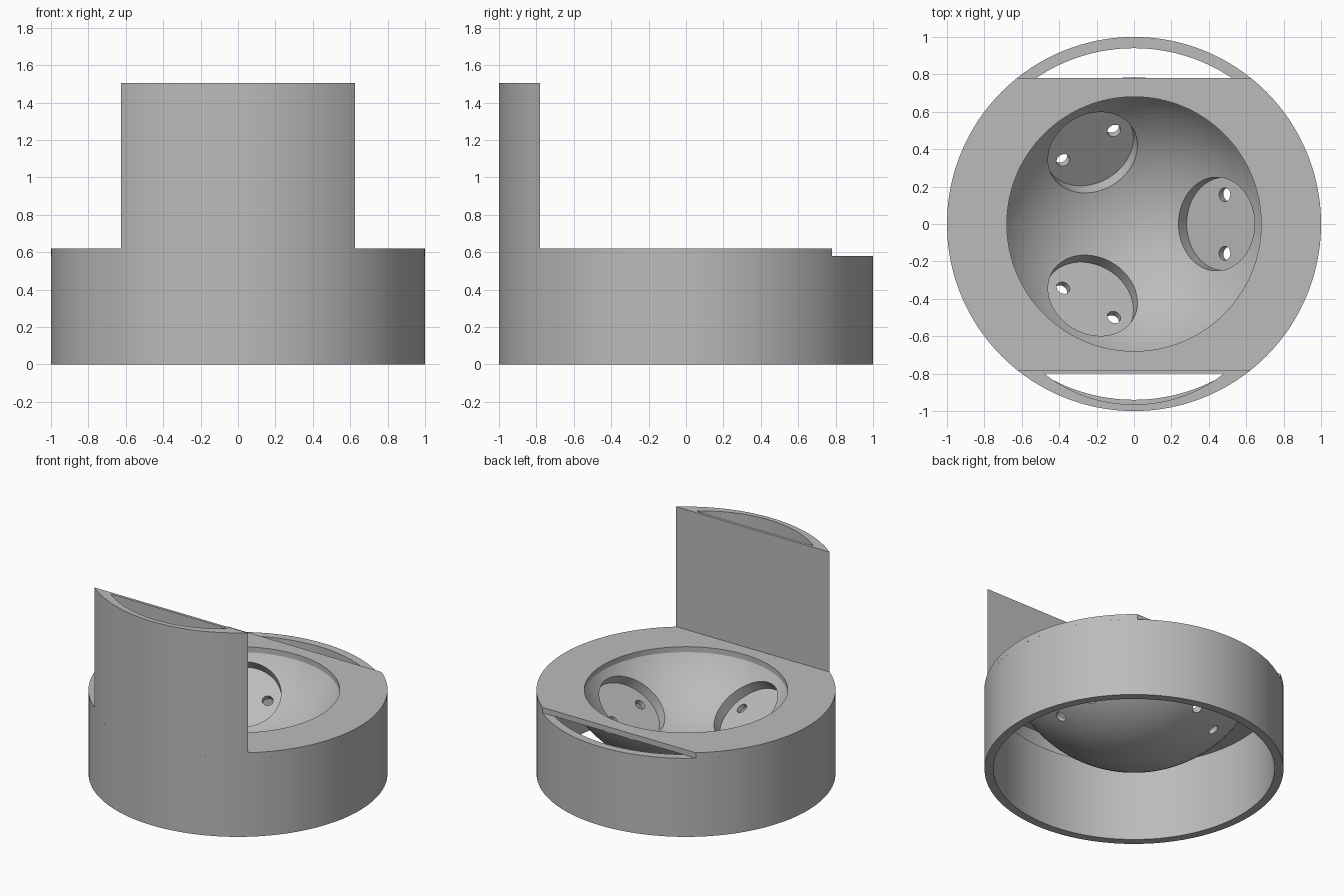
import bpy, bmesh, math
from mathutils import Matrix, Vector

if "Cube" in bpy.data.objects:
    bpy.data.objects.remove(bpy.data.objects["Cube"], do_unlink=True)

grey = bpy.data.materials.new("plain_grey")
grey.use_nodes = True
grey.diffuse_color = (0.5, 0.5, 0.5, 1)
grey.node_tree.nodes["Principled BSDF"].inputs["Base Color"].default_value = (0.5, 0.5, 0.5, 1)

FLOOR_TOP, RIM = 0.58, 0.62     # ring top, deck top
CHORD = 0.78                    # flat cut at front and back
WALL = 0.94                     # inner radius of the ring
CENTRE = 1.0                    # height of the bowl's sphere centre


def arc(r, start, end, n, cy=0.0):
    return [(r * math.cos(start + (end - start) * i / n),
             cy + r * math.sin(start + (end - start) * i / n)) for i in range(n + 1)]


def circle(r):
    return arc(r, 0, math.tau, 128)[:-1]


def finish(name, bm):
    bmesh.ops.recalc_face_normals(bm, faces=bm.faces[:])
    mesh = bpy.data.meshes.new(name)
    bm.to_mesh(mesh)
    bm.free()
    obj = bpy.data.objects.new(name, mesh)
    bpy.context.collection.objects.link(obj)
    mesh.materials.append(grey)
    return obj


def smooth(obj):
    bpy.ops.object.select_all(action='DESELECT')
    obj.select_set(True)
    bpy.context.view_layer.objects.active = obj
    bpy.ops.object.shade_smooth_by_angle(angle=math.radians(30))


def slab(name, loops, z0, z1):
    """Extrude a flat outline with a hole from z0 to z1."""
    bm = bmesh.new()
    edges = []
    for pts in loops:
        vs = [bm.verts.new((x, y, z0)) for x, y in pts]
        edges += [bm.edges.new((vs[i - 1], vs[i])) for i in range(len(vs))]
    bmesh.ops.triangle_fill(bm, edges=edges, use_beauty=True, normal=(0, 0, 1))
    top = bmesh.ops.extrude_face_region(bm, geom=bm.faces[:], use_keep_orig=True)["geom"]
    bmesh.ops.translate(bm, vec=(0, 0, z1 - z0),
                        verts=[v for v in top if isinstance(v, bmesh.types.BMVert)])
    obj = finish(name, bm)
    smooth(obj)
    return obj


# Ring, deck and the raised front shield
a = math.asin(CHORD)
slab("housing_ring", [circle(1), circle(WALL)], 0, FLOOR_TOP)
slab("deck", [arc(1, -a, a, 48) + arc(1, math.pi - a, math.pi + a, 48), circle(0.68)],
     FLOOR_TOP, RIM)
half = math.radians(37.9)
down = -math.pi / 2
slab("front_shield", [arc(1, math.pi + a, math.tau - a, 40),
                      arc(0.781, down - half, down + half, 40, -0.184)], FLOOR_TOP, 1.505)

# Bowl: spherical shell spun about the vertical axis
bm = bmesh.new()
profile = []
for r, n in ((0.80, 28), (0.89, 28)):
    end = math.acos((CENTRE - FLOOR_TOP) / r)
    pts = [Vector((r * math.sin(end * i / n), 0, CENTRE - r * math.cos(end * i / n)))
           for i in range(n + 1)]
    profile += pts if not profile else pts[::-1]
vs = [bm.verts.new(p) for p in profile]
es = [bm.edges.new(pair) for pair in zip(vs, vs[1:])]
bmesh.ops.spin(bm, geom=vs + es, axis=(0, 0, 1), cent=(0, 0, 0),
               angle=math.tau, steps=128, use_merge=True)
bmesh.ops.remove_doubles(bm, verts=bm.verts[:], dist=0.0001)
bowl = finish("bowl", bm)


def cutter(name, radius, near, far, offsets, sides):
    """Cylinders along three tilted axes through the sphere centre."""
    bm = bmesh.new()
    for k in range(3):
        turn = (Matrix.Translation((0, 0, CENTRE)) @ Matrix.Rotation(k * math.tau / 3, 4, 'Z')
                @ Matrix.Rotation(math.radians(-35.5), 4, 'Y'))
        for off in offsets:
            bmesh.ops.create_cone(bm, cap_ends=True, segments=sides, radius1=radius,
                                  radius2=radius, depth=far - near,
                                  matrix=turn @ Matrix.Translation((0, off, -(near + far) / 2)))
    obj = finish(name, bm)
    obj.hide_render = True
    obj.hide_set(True)
    mod = bowl.modifiers.new(name, 'BOOLEAN')
    mod.operation = 'DIFFERENCE'
    mod.solver = 'EXACT'
    mod.object = obj
    return obj


# Round sockets, each with two through holes
cutters = [cutter("socket_cutter", 0.25, 0.6, 0.835, (0,), 64),
           cutter("hole_cutter", 0.037, 0.7, 1.0, (-0.157, 0.157), 24)]
bpy.ops.object.select_all(action='DESELECT')
bowl.select_set(True)
bpy.context.view_layer.objects.active = bowl
for mod in list(bowl.modifiers):
    bpy.ops.object.modifier_apply(modifier=mod.name)
for c in cutters:
    bpy.data.objects.remove(c, do_unlink=True)
smooth(bowl)
